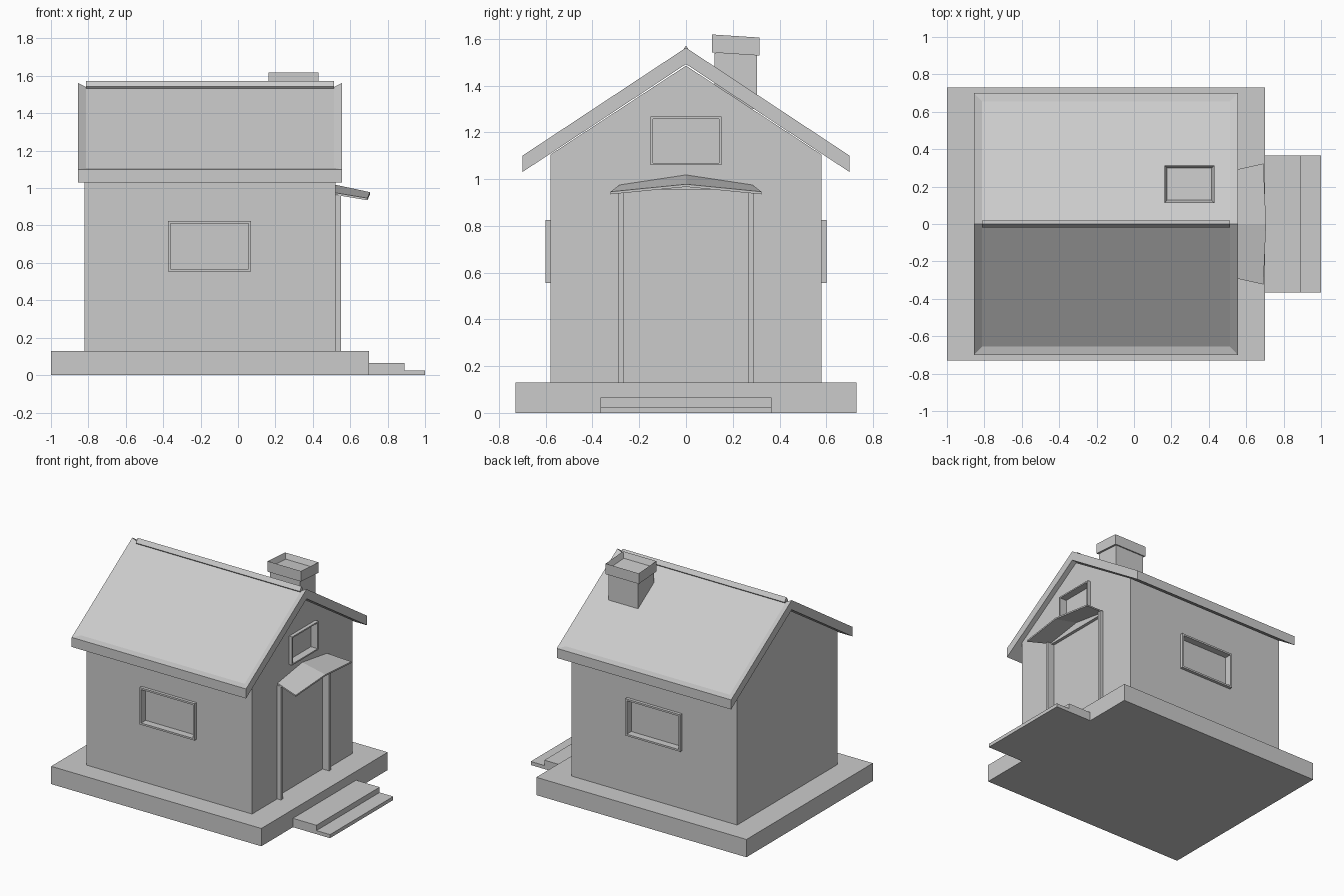
import bpy, bmesh
from mathutils import Vector

if "Cube" in bpy.data.objects:
    bpy.data.objects.remove(bpy.data.objects["Cube"])


def finish(name, bm):
    bmesh.ops.recalc_face_normals(bm, faces=bm.faces)
    me = bpy.data.meshes.new(name)
    bm.to_mesh(me)
    bm.free()
    ob = bpy.data.objects.new(name, me)
    bpy.context.collection.objects.link(ob)
    return ob


def box_mesh(x, y, z):
    bm = bmesh.new()
    bmesh.ops.create_cube(bm, size=1)
    for v in bm.verts:
        v.co = Vector([(r[0] + r[1]) / 2 + c * (r[1] - r[0]) for c, r in zip(v.co, (x, y, z))])
    return bm


def box(name, x, y, z):
    return finish(name, box_mesh(x, y, z))


def loft(sections):
    # closed solid joining two matching outlines
    bm = bmesh.new()
    a, b = [[bm.verts.new(p) for p in s] for s in sections]
    n = len(a)
    bm.faces.new(a)
    bm.faces.new(b)
    sides = [bm.faces.new((a[i], a[(i + 1) % n], b[(i + 1) % n], b[i])) for i in range(n)]
    return bm, sides


def prism_x(profile, x0, x1):
    return loft([[(x, y, z) for y, z in profile] for x in (x0, x1)])


def frame(name, u, v, depth, w, place):
    # rectangular ring; place(u, v, d) maps it onto a wall
    bm = bmesh.new()
    loops = []
    for inset, d in ((0, depth[0]), (0, depth[1]), (w, depth[1]), (w, depth[0])):
        a, b, c, e = u[0] + inset, u[1] - inset, v[0] + inset, v[1] - inset
        loops.append([bm.verts.new(place(p, q, d)) for p, q in ((a, c), (b, c), (b, e), (a, e))])
    for k in range(4):
        p, q = loops[k], loops[(k + 1) % 4]
        for i in range(4):
            j = (i + 1) % 4
            bm.faces.new((p[i], p[j], q[j], q[i]))
    return finish(name, bm)


# plinth and steps
box("plinth", (-1, 0.70), (-0.73, 0.73), (0, 0.13))
box("upper_step", (0.70, 0.89), (-0.365, 0.365), (0, 0.065))
box("lower_step", (0.89, 1.0), (-0.365, 0.365), (0, 0.026))

# walls with gables
walls = finish("walls", prism_x([(-0.58, 0.13), (0.58, 0.13), (0.58, 1.105),
                                 (0, 1.485), (-0.58, 1.105)], -0.82, 0.52)[0])


def recess(name, x, y, z):
    cutter = box(name, x, y, z)
    cutter.hide_render = True
    cutter.display_type = 'WIRE'
    m = walls.modifiers.new(name, 'BOOLEAN')
    m.operation = 'DIFFERENCE'
    m.solver = 'EXACT'
    m.object = cutter


# side windows
for side, s in (("front", -1), ("back", 1)):
    frame(side + "_window_frame", (-0.375, 0.07), (0.555, 0.825), (0.58, 0.602), 0.013,
          lambda u, v, d: (u, s * d, v))
    recess(side + "_window_cutter", (-0.362, 0.057), sorted((s * 0.55, s * 0.65)), (0.568, 0.812))

# gable window
frame("gable_window_frame", (-0.152, 0.152), (1.06, 1.268), (0.52, 0.545), 0.01,
      lambda u, v, d: (d, u, v))
recess("gable_window_cutter", (0.49, 0.6), (-0.142, 0.142), (1.07, 1.258))

# doorway posts and recessed door
for side, s in (("left", -1), ("right", 1)):
    box(side + "_door_post", (0.52, 0.55), sorted((s * 0.267, s * 0.29)), (0.13, 0.96))
recess("door_cutter", (0.497, 0.6), (-0.267, 0.267), (0.13, 0.955))

# door canopy, flaring outwards
back = [(0.52, -0.285, 0.975), (0.52, 0, 1.018), (0.52, 0.285, 0.975)]
front = [(0.692, -0.323, 0.946), (0.706, 0, 0.978), (0.692, 0.323, 0.946)]
finish("door_canopy", loft([r + [(x, y, z - 0.011) for x, y, z in reversed(r)]
                            for r in (back, front)])[0])

# roof with a sunken panel wrapping over the ridge
bm, sides = prism_x([(-0.70, 1.10), (0, 1.562), (0.70, 1.10),
                     (0.70, 1.03), (0, 1.492), (-0.70, 1.03)], -0.855, 0.555)
bmesh.ops.recalc_face_normals(bm, faces=bm.faces)
bmesh.ops.inset_region(bm, faces=sides[:2], thickness=0.043, depth=-0.018, use_even_offset=True)
finish("roof", bm)

# ridge bar
finish("ridge_bar", prism_x([(-0.02, 1.542), (0, 1.572), (0.02, 1.542), (0, 1.52)],
                            -0.812, 0.514)[0])

# chimney with a slightly tilted hollow cap
box("chimney_stack", (0.175, 0.415), (0.122, 0.304), (1.30, 1.54))
bm = box_mesh((0.162, 0.43), (0.112, 0.314), (1.535, 1.612))
bm.normal_update()
top = [f for f in bm.faces if f.normal.z > 0.9]
bmesh.ops.inset_region(bm, faces=top, thickness=0.022, depth=0)
for v in top[0].verts:
    v.co.z -= 0.04
for v in bm.verts:
    v.co.z -= 0.065 * (v.co.y - 0.213)
finish("chimney_cap", bm)
